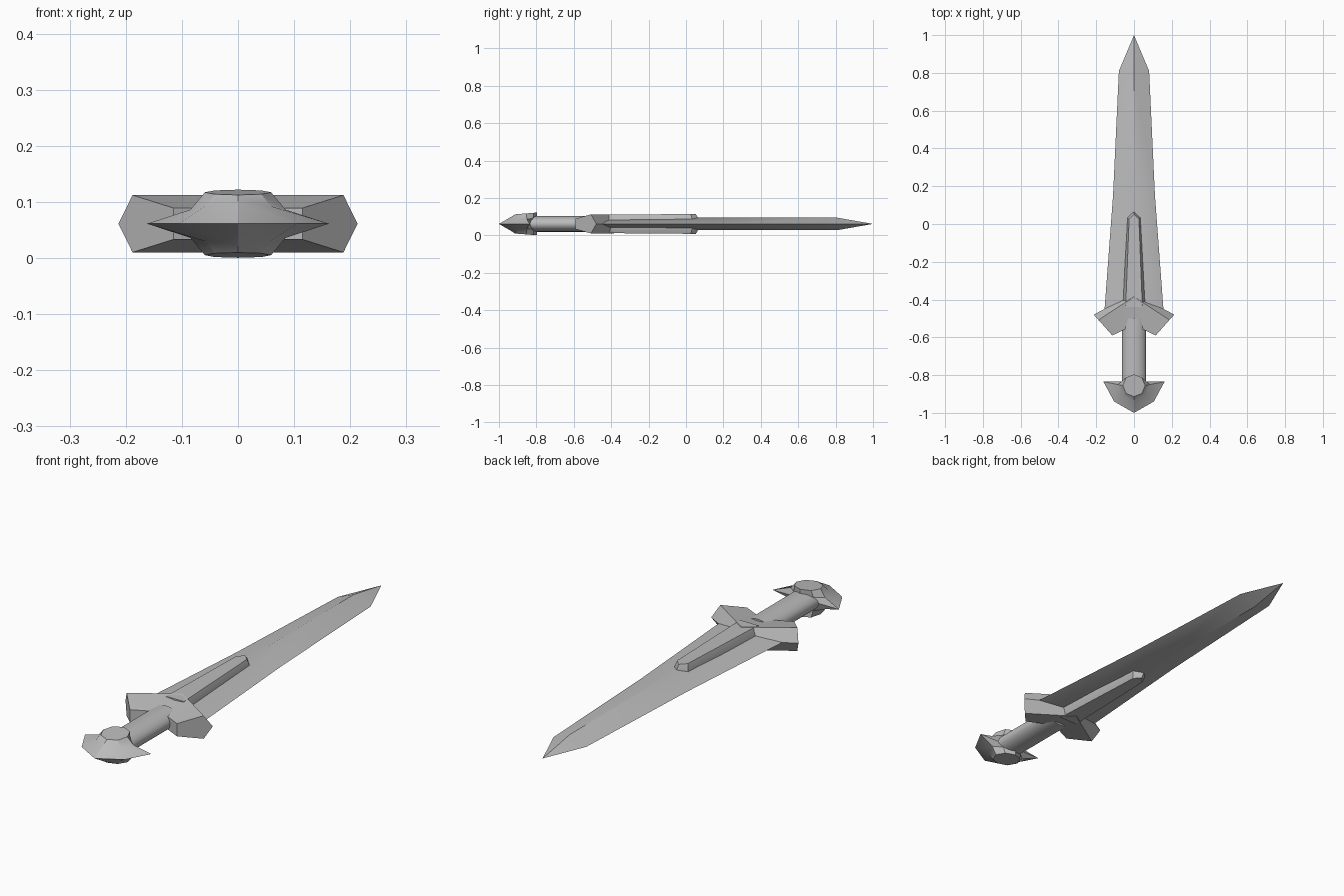
import bpy, bmesh, math

cube = bpy.data.objects.get("Cube")
if cube:
    bpy.data.objects.remove(cube)

MID = 0.061  # height of the sword's mid plane

steel = bpy.data.materials.new("grey_steel")
steel.use_nodes = True
steel.diffuse_color = (0.5, 0.5, 0.5, 1)
steel.node_tree.nodes["Principled BSDF"].inputs["Base Color"].default_value = (0.5, 0.5, 0.5, 1)


def loft(name, rings):
    """Skin closed rings of equal length, cap both ends and weld coincident points."""
    bm = bmesh.new()
    loops = [[bm.verts.new((x, y, z + MID)) for x, y, z in ring] for ring in rings]
    n = len(loops[0])
    for a, b in zip(loops, loops[1:]):
        for i in range(n):
            j = (i + 1) % n
            bm.faces.new((a[i], a[j], b[j], b[i]))
    bm.faces.new(loops[0][::-1])
    bm.faces.new(loops[-1])
    bmesh.ops.remove_doubles(bm, verts=bm.verts, dist=1e-5)
    bmesh.ops.recalc_face_normals(bm, faces=bm.faces)
    mesh = bpy.data.meshes.new(name)
    bm.to_mesh(mesh)
    bm.free()
    obj = bpy.data.objects.new(name, mesh)
    bpy.context.collection.objects.link(obj)
    mesh.materials.append(steel)
    bpy.ops.object.select_all(action='DESELECT')
    obj.select_set(True)
    bpy.context.view_layer.objects.active = obj
    bpy.ops.object.shade_smooth_by_angle(angle=math.radians(30))
    return obj


def mirrored(half):
    """Complete an outline given from the centre line round the +x side."""
    return half + [(-x, y, z) for x, y, z in reversed(half) if x > 0]


def flip(ring):
    return [(x, y, -z) for x, y, z in ring]


# Blade: diamond sections running to a point
stations = [(-0.48, 0.158, 0.033), (0.15, 0.111, 0.033), (0.81, 0.08, 0.033), (1, 0, 0)]
loft("blade", [[(w, y, 0), (0, y, h), (-w, y, 0), (0, y, -h)] for y, w, h in stations])

# Raised bevelled rib on both faces of the blade
foot = mirrored([(0, 0.075, 0.018), (0.036, 0.035, 0.018), (0.06, -0.44, 0.018)])
crest = mirrored([(0, 0.052, 0.053), (0.026, 0.025, 0.053), (0.044, -0.44, 0.049)])
loft("blade_rib", [crest, foot, flip(foot), flip(crest)])

# Chevron guard: five-sided section swept from tip to centre to tip
centre = [(0, -0.365, 0), (0, -0.385, 0.051), (0, -0.535, 0.028),
          (0, -0.535, -0.028), (0, -0.385, -0.051)]
end = [(0.213, -0.48, 0), (0.188, -0.508, 0.051), (0.115, -0.59, 0.028),
       (0.115, -0.59, -0.028), (0.188, -0.508, -0.051)]
loft("guard", [[(-x, y, z) for x, y, z in end], centre, end])

# Grip: oval cylinder
angles = [math.tau * i / 24 for i in range(24)]
loft("grip", [[(0.064 * math.cos(a), y, 0.042 * math.sin(a)) for a in angles]
              for y in (-0.84, -0.5)])

# Pommel: tilted octagonal cap flaring to a winged crescent rim
rim = mirrored([(0, -1, 0), (0.105, -0.94, 0), (0.162, -0.835, 0),
                (0.066, -0.835, 0), (0, -0.795, 0)])
cap = []
for k in range(8):
    a = math.radians(45 * k - 90)
    y = 0.059 * math.sin(a)
    cap.append((0.059 * math.cos(a), y - 0.855, 0.056 + y * 0.08))
drops = [0.27, 0.4, 0.55, 0.5, 0.5, 0.5, 0.55, 0.4]
flare = [tuple(c + (r - c) * t for c, r, t in zip(p, q, (0.25, 0.25, d)))
         for p, q, d in zip(cap, rim, drops)]
loft("pommel", [cap, flare, rim, flip(flare), flip(cap)])
